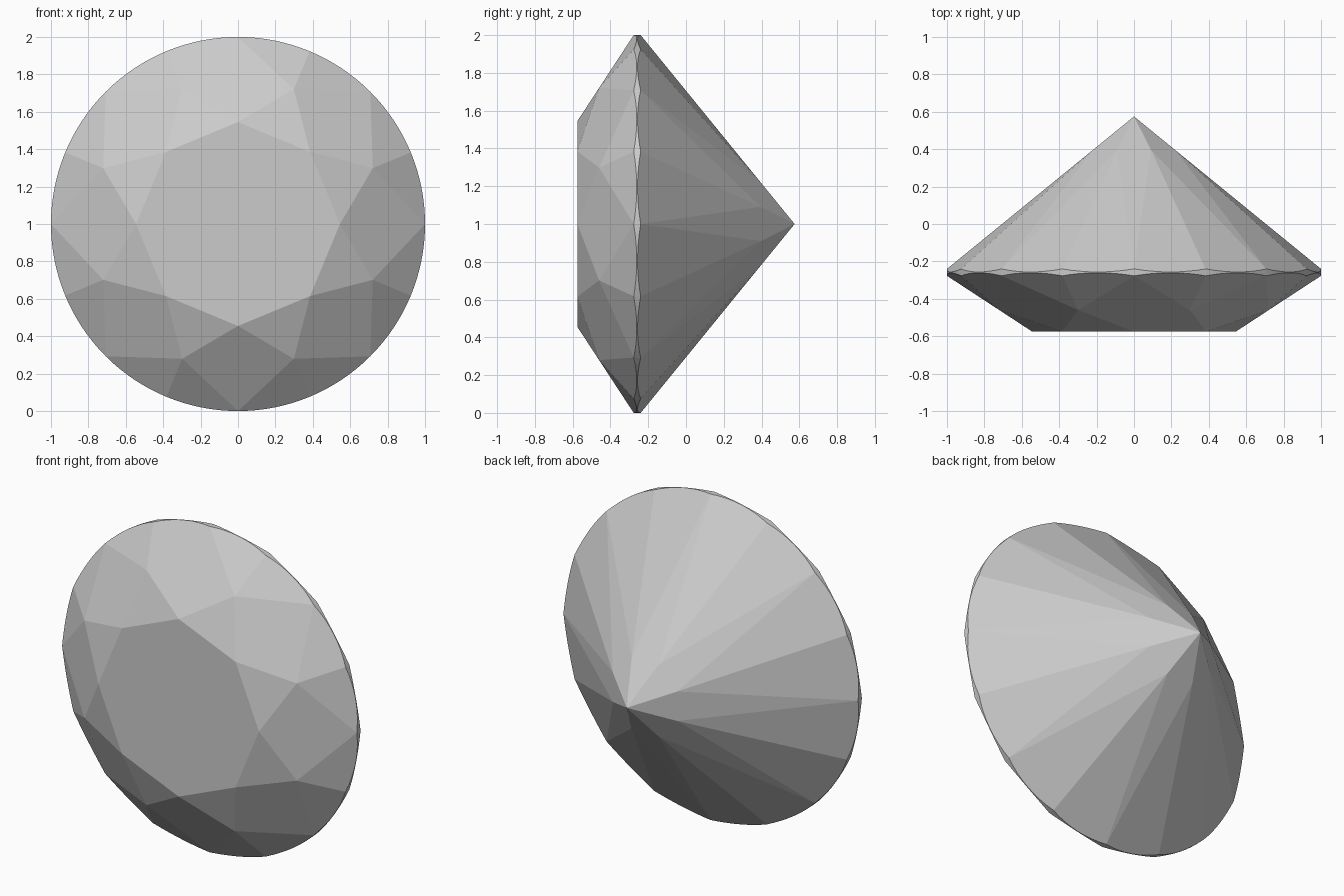
import bpy, bmesh
from math import sin, cos, pi

if "Cube" in bpy.data.objects:
    bpy.data.objects.remove(bpy.data.objects["Cube"])

N = 8                      # symmetry of the cut
STEPS = 8                  # girdle segments per half facet
H = pi / N                 # half sector
Y_TABLE, Y_CULET = -0.575, 0.575
R_TABLE, R_STAR, R_LOW = 0.545, 0.78, 0.237
Y_UP, Y_DOWN = -0.277, -0.24   # girdle rims at the facet corners

bm = bmesh.new()


def vert(r, a, y):
    return bm.verts.new((r * cos(a), y, 1 + r * sin(a)))


# Star and lower-half corners lie on the main facet planes
crown_slope = (Y_UP - Y_TABLE) / (1 - R_TABLE)
y_star = Y_TABLE + crown_slope * (R_STAR * cos(H) - R_TABLE)
y_low = Y_CULET - (Y_CULET - Y_DOWN) * R_LOW * cos(H)


def rim(y_rim, r_in, y_in):
    """Scalloped rim where the flat half facets meet the round girdle."""
    c = cos(H / 2)
    slope = (y_rim - y_in) / (c - r_in * c)
    ring = []
    for i in range(2 * N * STEPS):
        off = (i % STEPS) / STEPS * H - H / 2
        ring.append(vert(1, i * H / STEPS, y_rim + (cos(off) - c) * slope))
    return ring


culet = vert(0, 0, Y_CULET)
table = [vert(R_TABLE, 2 * H * k, Y_TABLE) for k in range(N)]
star = [vert(R_STAR, 2 * H * k + H, y_star) for k in range(N)]
low = [vert(R_LOW, 2 * H * k + H, y_low) for k in range(N)]
upper = rim(Y_UP, R_STAR, y_star)
lower = rim(Y_DOWN, R_LOW, y_low)
M = len(upper)

# Facets, one eighth at a time
bm.faces.new(table)
for k in range(N):
    g = 2 * STEPS * k
    bm.faces.new((table[k], star[k], table[(k + 1) % N]))
    bm.faces.new((table[k], star[k - 1], upper[g], star[k]))
    bm.faces.new((culet, low[k - 1], lower[g], low[k]))
    for s in (g, g + STEPS):
        arc = [i % M for i in range(s, s + STEPS + 1)]
        bm.faces.new([star[k]] + [upper[i] for i in arc])
        bm.faces.new([low[k]] + [lower[i] for i in arc])

# Girdle band
for i in range(M):
    j = (i + 1) % M
    bm.faces.new((upper[i], upper[j], lower[j], lower[i]))

bmesh.ops.recalc_face_normals(bm, faces=bm.faces)
mesh = bpy.data.meshes.new("cut_gem")
bm.to_mesh(mesh)
bm.free()
bpy.context.collection.objects.link(bpy.data.objects.new("cut_gem", mesh))
